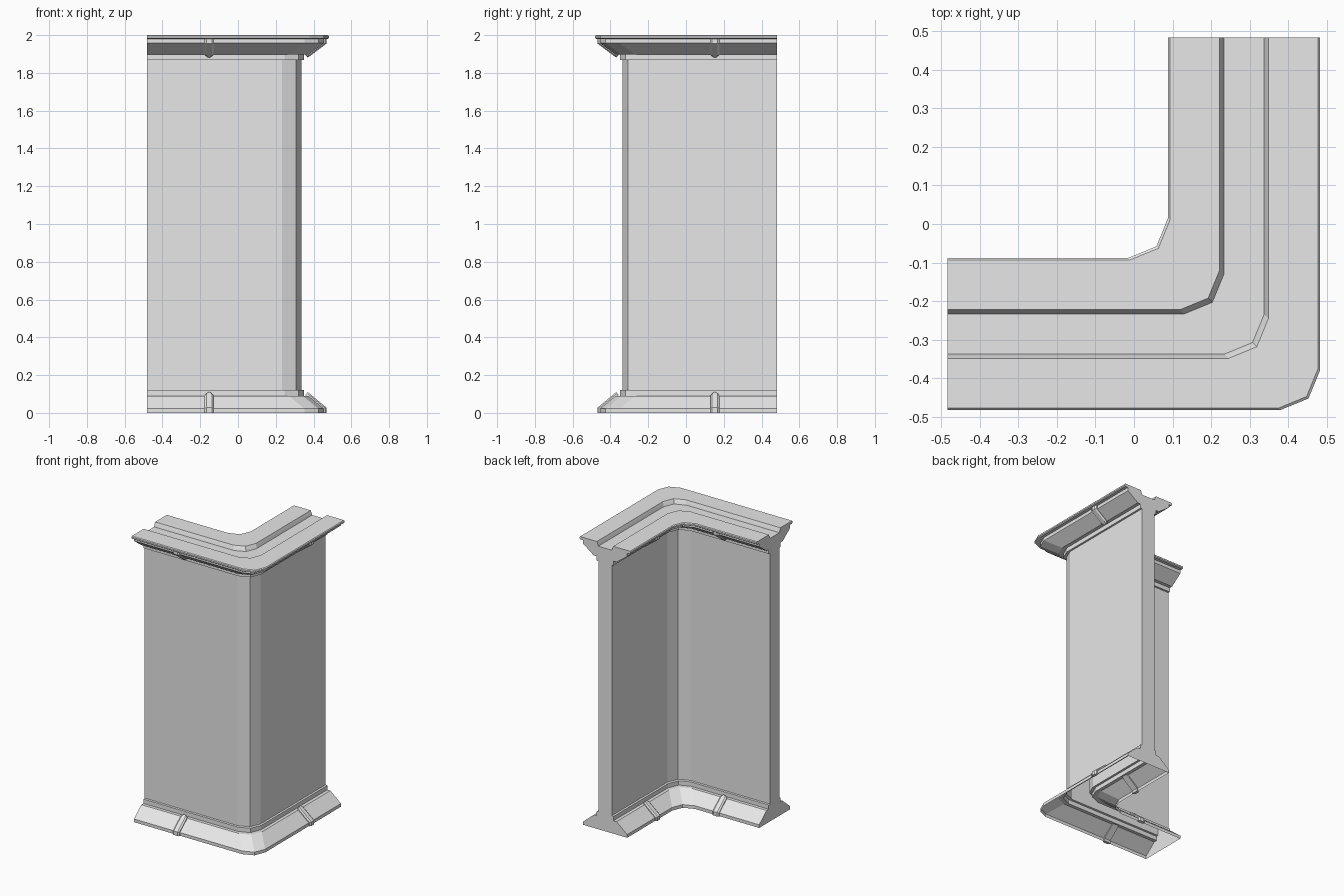
import bpy, bmesh, math
from mathutils import Vector

cube = bpy.data.objects.get("Cube")
if cube:
    bpy.data.objects.remove(cube)

CENTRE = 0.285   # wall centre line, measured out from both axes
END = 0.483      # cut ends of the two legs

grey = bpy.data.materials.new("light_grey")
grey.use_nodes = True
grey.diffuse_color = (0.8, 0.8, 0.8, 1)
grey.node_tree.nodes["Principled BSDF"].inputs["Base Color"].default_value = (0.8, 0.8, 0.8, 1)


def finish(name, bm):
    bmesh.ops.recalc_face_normals(bm, faces=bm.faces)
    mesh = bpy.data.meshes.new(name)
    bm.to_mesh(mesh)
    bm.free()
    mesh.materials.append(grey)
    obj = bpy.data.objects.new(name, mesh)
    bpy.context.collection.objects.link(obj)
    return obj


def loft(bm, rings, closed):
    """Skin a list of rings and cap both ends."""
    loops = [[bm.verts.new(p) for p in ring] for ring in rings]
    for a, b in zip(loops, loops[1:]):
        n = len(a)
        for i in range(n if closed else n - 1):
            j = (i + 1) % n
            bm.faces.new((a[i], a[j], b[j], b[i]))
    bm.faces.new(loops[0])
    bm.faces.new(loops[-1][::-1])


# Half section of the wall: base trim, panel, cornice, top plate, groove
half = [(0.17, 0), (0.17, 0.022), (0.088, 0.09), (0.065, 0.09), (0.065, 0.12),
        (0.052, 0.122), (0.052, 1.867), (0.065, 1.867), (0.065, 1.897),
        (0.088, 1.897), (0.17, 1.957), (0.17, 1.98), (0.19, 1.98),
        (0.197, 1.985), (0.197, 1.995), (0.192, 2), (0.063, 2),
        (0.057, 1.985), (0.052, 1.97)]
section = half + [(-o, z) for o, z in reversed(half)]


# Each station maps a distance from the axes to a point on the L-shaped path
stations = [lambda d: (-END, -d),
            lambda d: (d - 0.103, -d),
            lambda d: (d - 0.03, 0.03 - d),
            lambda d: (d, 0.103 - d),
            lambda d: (d, END)]

# Corner wall, open underneath
bm = bmesh.new()
loft(bm, [[(*st(CENTRE + o), z) for o, z in section] for st in stations], False)
finish("corner_wall", bm)

# Clip: bevelled strap that climbs the trim and ends in a round tip
RADIUS = 0.024
strap = [(-1, -0.008), (-1, 0.006), (-0.6, 0.013), (0.6, 0.013), (1, 0.006), (1, -0.008)]
foot = Vector((0.17, 0.022))
slope = Vector((-0.77, 0.64))
up = Vector((0.64, 0.77))
path = [(Vector((0.17, 0)), Vector((1, 0)), 1), (foot, Vector((1, 0.47)), 1)]
for k in range(5):
    a = math.radians(20 * k)
    path.append((foot + slope * (0.098 + RADIUS * math.sin(a)), up, math.cos(a)))


def clip(name, side, top, leg):
    rings = []
    for point, normal, width in path:
        ring = []
        for u, h in strap:
            p = point + normal * h
            along = -0.153 + u * RADIUS * width
            d = CENTRE + side * p.x
            z = 1.98 - 0.9 * p.y if top else p.y
            ring.append((along, -d, z) if leg == "front" else (d, -along, z))
        rings.append(ring)
    bm = bmesh.new()
    loft(bm, rings, True)
    finish(name, bm)


for leg in ("front", "left"):
    for side, face in ((1, "outer"), (-1, "inner")):
        for top, level in ((False, "base"), (True, "cornice")):
            clip(f"{leg}_{face}_{level}_clip", side, top, leg)
